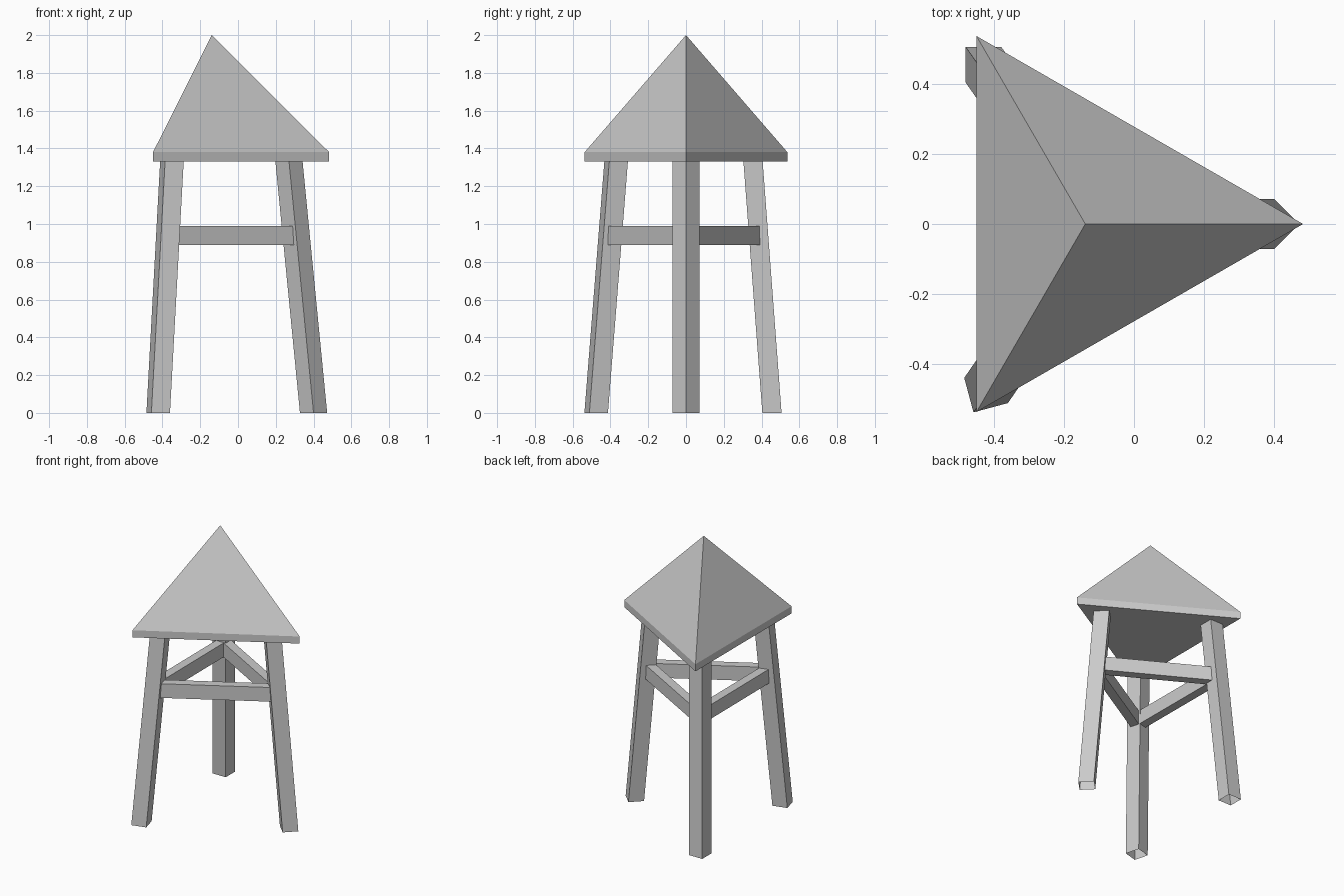
import bpy, bmesh, math
from mathutils import Vector

cube = bpy.data.objects.get("Cube")
if cube:
    bpy.data.objects.remove(cube, do_unlink=True)

grey = bpy.data.materials.new("plain_grey")
grey.use_nodes = True
colour = (0.6, 0.6, 0.6, 1)
grey.diffuse_color = colour
grey.node_tree.nodes["Principled BSDF"].inputs["Base Color"].default_value = colour


def finish(name, bm):
    bmesh.ops.recalc_face_normals(bm, faces=bm.faces)
    mesh = bpy.data.meshes.new(name)
    bm.to_mesh(mesh)
    bm.free()
    mesh.materials.append(grey)
    obj = bpy.data.objects.new(name, mesh)
    bpy.context.collection.objects.link(obj)


def bridge(bm, lower, upper):
    """Join two matching rings with quads."""
    n = len(lower)
    for i in range(n):
        j = (i + 1) % n
        bm.faces.new((lower[i], lower[j], upper[j], upper[i]))


EAVES, SLAB_TOP, PEAK = 1.33, 1.38, 2.0

# Roof: triangular slab carrying a three-sided pyramid
bm = bmesh.new()
corners = [(0.483, 0), (-0.45, 0.537), (-0.45, -0.537)]
low, high = [[bm.verts.new((x, y, z)) for x, y in corners] for z in (EAVES, SLAB_TOP)]
bm.faces.new(low)
bridge(bm, low, high)
peak = bm.verts.new((-0.139, 0, PEAK))
for i in range(3):
    bm.faces.new((high[i], high[(i + 1) % 3], peak))
finish("roof", bm)


# Legs: leaning square tubes, open at both ends
def leg(name, foot, top, turn):
    bm = bmesh.new()
    rings = []
    for (x, y), z in ((foot, 0), (top, EAVES)):
        angles = [math.radians(turn + 45 + 90 * k) for k in range(4)]
        rings.append([bm.verts.new((x + 0.072 * math.cos(a), y + 0.072 * math.sin(a), z))
                      for a in angles])
    bridge(bm, *rings)
    finish(name, bm)


legs = {
    "left_leg": ((0.40, 0), (0.27, 0), 45),
    "back_right_leg": ((-0.43, 0.455), (-0.36, 0.355), 0),
    "front_right_leg": ((-0.4225, -0.4755), (-0.35, -0.37), 15),
}
for name, (foot, top, turn) in legs.items():
    leg(name, foot, top, turn)


# Rails: flat bars running between the legs
def rail(name, start, end, z_low=0.89, z_high=0.99, half=0.031):
    a, b = Vector(start), Vector(end)
    along = (b - a).normalized()
    side = Vector((-along.y, along.x)) * half
    bm = bmesh.new()
    low, high = [[bm.verts.new((p.x, p.y, z)) for p in (a - side, b - side, b + side, a + side)]
                 for z in (z_low, z_high)]
    bm.faces.new(low)
    bm.faces.new(high)
    bridge(bm, low, high)
    finish(name, bm)


rail("front_rail", (0.31, -0.01), (-0.36, -0.402))
rail("back_rail", (0.30, 0), (-0.375, 0.38))
rail("right_rail", (-0.372, 0.38), (-0.367, -0.39))
